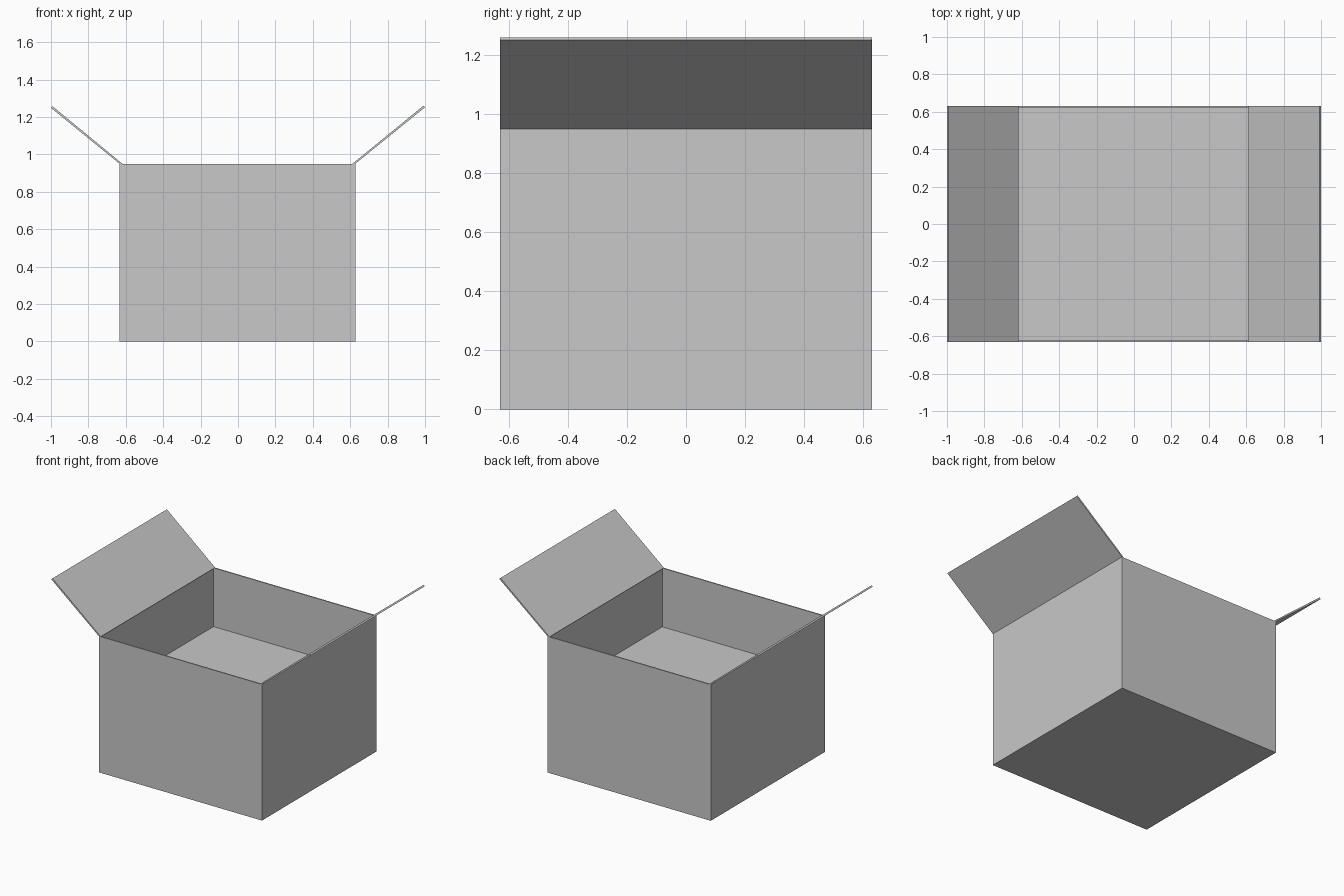
import bpy, bmesh

if "Cube" in bpy.data.objects:
    bpy.data.objects.remove(bpy.data.objects["Cube"])

card = bpy.data.materials.new("plain_grey_card")
card.diffuse_color = (0.58, 0.58, 0.58, 1)
card.use_nodes = True
card.node_tree.nodes["Principled BSDF"].inputs["Base Color"].default_value = card.diffuse_color

X0, X1, Y, H = -0.633, 0.627, 0.631, 0.95
T = 0.012          # wall thickness
FLOOR = 0.54       # visible inner floor level


def add_object(name, bm):
    bmesh.ops.recalc_face_normals(bm, faces=bm.faces)
    mesh = bpy.data.meshes.new(name)
    bm.to_mesh(mesh)
    bm.free()
    mesh.materials.append(card)
    obj = bpy.data.objects.new(name, mesh)
    bpy.context.collection.objects.link(obj)
    return obj


def extrude_profile(name, profile, y0, y1):
    """Extrude an xz outline along y."""
    bm = bmesh.new()
    face = bm.faces.new([bm.verts.new((x, y0, z)) for x, z in profile])
    new = bmesh.ops.extrude_face_region(bm, geom=[face])["geom"]
    verts = [g for g in new if isinstance(g, bmesh.types.BMVert)]
    bmesh.ops.translate(bm, verts=verts, vec=(0, y1 - y0, 0))
    return add_object(name, bm)


# Box body: block with its top inset to the wall thickness and pushed down
bm = bmesh.new()
bmesh.ops.create_cube(bm, size=1)
for v in bm.verts:
    v.co = (X1 if v.co.x > 0 else X0, Y if v.co.y > 0 else -Y, H if v.co.z > 0 else 0)
bm.normal_update()
top = max(bm.faces, key=lambda f: f.calc_center_median().z)
bmesh.ops.inset_region(bm, faces=[top], thickness=T)
new = bmesh.ops.extrude_face_region(bm, geom=[top])["geom"]
bmesh.ops.translate(bm, verts=[g for g in new if isinstance(g, bmesh.types.BMVert)],
                    vec=(0, 0, FLOOR - H))
if top.is_valid:
    bmesh.ops.delete(bm, geom=[top], context='FACES_ONLY')
add_object("box_body", bm)

# Open side flaps, hinged on the left and right rims
extrude_profile("left_flap", [(X0, H), (X0 + 0.015, H), (-0.991, 1.257), (-1.0, 1.249)], -Y, Y)
extrude_profile("right_flap", [(X1 - 0.015, H), (X1, H), (1.0, 1.252), (0.991, 1.26)], -Y, Y)
